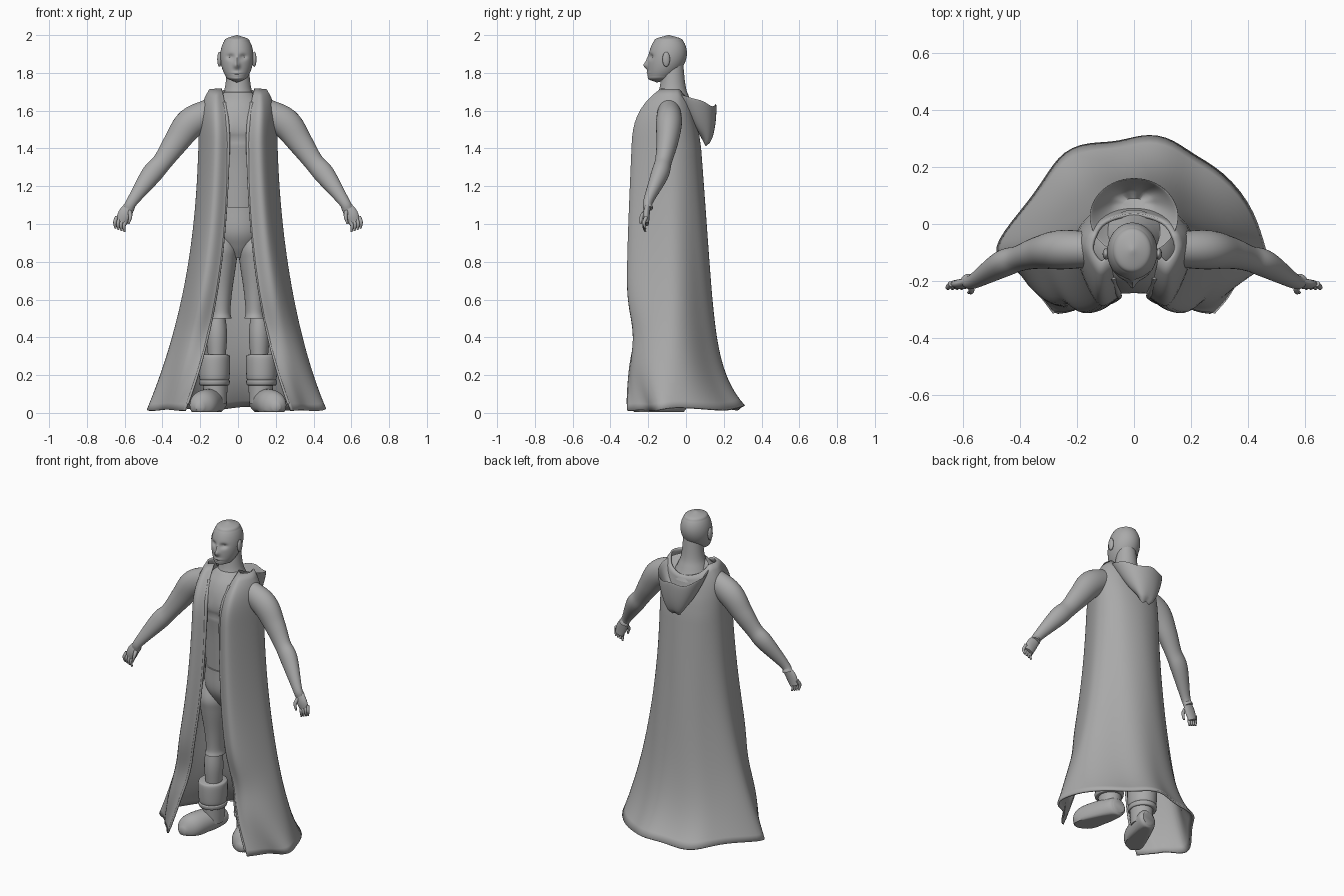
import bpy
import bmesh
from math import sin, cos, exp, pi, tau, radians
from mathutils import Vector

default_cube = bpy.data.objects.get("Cube")
if default_cube:
    bpy.data.objects.remove(default_cube)

GREY = (0.4, 0.4, 0.4, 1)
clay = bpy.data.materials.new("plain grey")
clay.use_nodes = True
clay.diffuse_color = GREY
clay.node_tree.nodes["Principled BSDF"].inputs["Base Color"].default_value = GREY

AXIS_Y = Vector((0, 1, 0))
AXIS_Z = Vector((0, 0, 1))


def spline(points, steps):
    """Smooth curve through points of any dimension."""
    knots = [Vector(point) for point in points]
    knots = [knots[0] * 2 - knots[1]] + knots + [knots[-1] * 2 - knots[-2]]
    curve = []
    for before, start, end, after in zip(knots, knots[1:], knots[2:], knots[3:]):
        leave, arrive = (end - before) / 2, (after - start) / 2
        for step in range(steps):
            t = step / steps
            ease = t * t * (3 - 2 * t)
            curve.append(start + (end - start) * ease
                         + leave * (t * (1 - t) ** 2) - arrive * (t * t * (1 - t)))
    return curve + [knots[-2]]


def skin(name, rows, closed=True, caps=True):
    """Smooth shaded mesh stretched over rows of points."""
    bm = bmesh.new()
    grid = [[bm.verts.new(point) for point in row] for row in rows]
    count = len(grid[0])
    for row, following in zip(grid, grid[1:]):
        for i in range(count if closed else count - 1):
            j = (i + 1) % count
            bm.faces.new((row[i], row[j], following[j], following[i]))
    if caps:
        bm.faces.new(grid[0])
        bm.faces.new(grid[-1])
    bmesh.ops.recalc_face_normals(bm, faces=bm.faces)
    mesh = bpy.data.meshes.new(name)
    bm.to_mesh(mesh)
    bm.free()
    mesh.materials.append(clay)
    part = bpy.data.objects.new(name, mesh)
    bpy.context.collection.objects.link(part)
    bpy.ops.object.select_all(action='DESELECT')
    part.select_set(True)
    bpy.context.view_layer.objects.active = part
    bpy.ops.object.shade_smooth_by_angle(angle=radians(50))
    return part


def loft(name, path, axis=None, ratio=1, count=32, side=1, bumps=(), floor=0):
    """Rings along (x, y, z, radius); bumps push the front surface along y."""
    points = spline(path, 6)
    rows = []
    for k, point in enumerate(points):
        centre, radius = point.xyz, point[3]
        ahead, behind = points[min(k + 1, len(points) - 1)], points[max(k - 1, 0)]
        along = axis or (ahead.xyz - behind.xyz).normalized()
        across = (AXIS_Z if axis == -AXIS_Y else AXIS_Y).cross(along).normalized()
        deep = along.cross(across) * ratio
        row = []
        for i in range(count):
            angle = tau * i / count
            spot = centre + (across * cos(angle) + deep * sin(angle)) * radius
            if spot.y < centre.y:
                for x, z, wide, tall, push in bumps:
                    spread = (abs(spot.x - centre.x) - x) / wide
                    spot.y += push * exp(-spread ** 2 - ((spot.z - z) / tall) ** 2)
            row.append((spot.x * side, spot.y, max(spot.z, floor)))
        rows.append(row)
    return skin(name, rows)


def column(name, x, y, profile, **options):
    """Upright loft from (height, radius) pairs."""
    return loft(name, [(x, y, z, radius) for z, radius in profile], AXIS_Z, **options)


def blob(name, centre, size):
    """Small ellipsoid."""
    bpy.ops.mesh.primitive_uv_sphere_add(segments=16, ring_count=12, location=centre)
    part = bpy.context.object
    part.name = name
    part.scale = size
    part.data.materials.append(clay)
    bpy.ops.object.shade_smooth()


# Head: rounded skull leaning forward to the chin, with pushed and pulled features
head_path = []
for k in range(15):
    h = k / 14
    width = max(.003, .088 * max(0, sin(pi * h ** 1.15)) ** .33)
    head_path.append((-.006, -.092 - .06 * (1 - h) ** 3, 1.75 + h / 4, width))
nose = (0, 1.84, .015, .018, -.022)
bridge = (0, 1.87, .01, .02, -.008)
sockets = (.034, 1.885, .02, .015, .014)
lips = (0, 1.795, .03, .012, -.008)
mouth = (0, 1.793, .03, .004, .007)
chin = (0, 1.765, .03, .012, -.006)
loft("head", head_path, AXIS_Z, ratio=1.15, count=80,
     bumps=(nose, bridge, sockets, lips, mouth, chin))

# Neck, torso and trouser hips
column("neck", 0, -.07, [(1.6, .12), (1.67, .088), (1.73, .068), (1.85, .055)])
chest = (.06, 1.5, .05, .05, -.01)
chest_crease = (0, 1.45, .12, .012, .008)
column("torso", 0, -.1, [(1, .13), (1.3, .15), (1.45, .168), (1.56, .165), (1.64, .13), (1.7, .07)],
       ratio=.82, count=48, bumps=(chest, chest_crease))
column("trouser_hips", 0, -.1, [(.82, .05), (.88, .1), (.96, .14), (1.09, .14)], ratio=.86)


def coat_outline(z):
    """Half outline of the coat at a height, from front edge to back centre."""
    flare = 1 - z / 1.72
    shoulder = max(0, (z - 1.4) / .32)
    edge = .05 + .235 * max(0, flare) ** 2.8 + .04 * shoulder ** 2
    width = .2 + .27 * max(0, flare) ** 2.5 - .06 * shoulder ** 4
    tuck = .025 * exp(-((z - .42) / .15) ** 2)
    front = -.24 - .07 * flare + .14 * shoulder ** 3 + tuck
    back = .05 + .13 * flare + .13 * flare ** 10 - .02 * shoulder
    return [Vector((edge, front, 0)),
            Vector(((edge + width) / 2, front - .02 + .14 * flare ** 6, 0)),
            Vector((width, -.08, 0)),
            Vector((width * (.72 - .17 * flare), back - .03 - .05 * flare, 0)),
            Vector((0, back, 0))]


# Long sleeveless coat, open at the front, with folds that grow towards the hem
LEVELS = 48
heights = [.012 + 1.7 * k / LEVELS for k in range(LEVELS + 1)]
coat_rows = []
for z in heights:
    half = coat_outline(z)
    mirrored = [Vector((-point.x, point.y, 0)) for point in reversed(half[:-1])]
    outline = spline(half + mirrored, 10)
    loose = max(0, 1 - z / 1.3)
    nape = max(0, (z - 1.5) / .2)
    row = []
    for i, point in enumerate(outline):
        u = i / (len(outline) - 1)
        fade = sin(pi * u)
        fold = 1 + .035 * loose * fade * sin(44 * u + 2 * z)
        lift = loose ** 4 * fade * (.015 * fade + .01 * sin(30 * u))
        drop = nape * max(0, point.y + .04)
        row.append((point.x * fold, point.y * fold, z + lift - drop))
    coat_rows.append(row)
coat = skin("coat", coat_rows, closed=False, caps=False)
cloth = coat.modifiers.new("cloth thickness", 'SOLIDIFY')
cloth.thickness = .012
cloth.offset = 0

# Hood hanging behind the neck: a pit, a rolled rim and a sagging pouch
hood_rows = []
for k in range(33):
    q = k / 32
    roll = max(0, sin(pi * q))
    width = .04 + .11 * roll ** .6 + .01 * q
    depth = .02 + .105 * roll ** .6 + .02 * q
    middle = .07 - .045 * roll
    front_height = 1.55 + .165 * roll
    back_height = 1.53 - .12 * q + .15 * roll
    row = []
    for i in range(48):
        angle = tau * i / 48
        rear = (1 + sin(angle)) / 2
        sag = .01 * sin(5 * angle) * max(0, sin(angle))
        height = front_height + (back_height - front_height) * rear + sag
        row.append((width * cos(angle), middle + depth * sin(angle), height))
    hood_rows.append(row)
skin("hood", hood_rows)

for side, tag in ((1, "left_"), (-1, "right_")):
    # Eyes and ears
    blob(tag + "eye", (side * .033 - .006, -.168, 1.885), (.014, .01, .008))
    blob(tag + "ear", (side * .092 - .006, -.105, 1.872), (.012, .02, .04))

    # Lapel rolled along the front edge of the coat
    lapel = []
    for z in heights[1::3]:
        corner = coat_outline(z)[0]
        lapel.append((corner.x, corner.y, z, .007 + .014 * max(0, z - 1) ** 2))
    loft(tag + "lapel", lapel, count=12, side=side)

    # Arm, hand and fingers
    loft(tag + "arm", [(.13, -.09, 1.6, .07), (.25, -.09, 1.535, .08), (.33, -.1, 1.43, .066),
                       (.4, -.12, 1.33, .052), (.46, -.14, 1.26, .054), (.56, -.2, 1.12, .03),
                       (.58, -.2, 1.08, .03)], ratio=.86, side=side)
    loft(tag + "hand", [(.57, -.2, 1.1, .028), (.6, -.21, 1.05, .036), (.62, -.21, 1, .028)],
         ratio=.5, side=side)
    for finger in range(4):
        root, tip, top = .594 + .016 * finger, .6 + .016 * finger, 1.02 + .006 * finger
        loft(f"{tag}finger_{finger}", [(root, -.21, top, .01), (tip + .004, -.222, top - .03, .009),
                                       (tip, -.215, top - .062, .005)], count=10, side=side)
    loft(tag + "thumb", [(.575, -.21, 1.07, .012), (.57, -.235, 1.04, .01), (.58, -.24, 1, .005)],
         count=10, side=side)

    # Trouser leg and shin
    column(tag + "trouser_leg", .09, -.1, [(.98, .06), (.88, .088), (.8, .082), (.65, .06),
                                           (.54, .05), (.5, .056)], ratio=1.22, side=side)
    column(tag + "shin", .112, -.085, [(.56, .038), (.42, .054), (.28, .045)], ratio=1.1, side=side)

    # Boot: shaft, folded cuff, strap and foot turned outwards
    column(tag + "boot_shaft", .12, -.075, [(.05, .06), (.2, .068)], ratio=1.1, side=side)
    for band, low, high, radius in (("cuff", .17, .31, .08), ("strap", .145, .175, .078)):
        rim = (high - low) / 8
        column(tag + "boot_" + band, .125, -.075,
               [(low, radius - .012), (low + rim, radius), (high - rim, radius + .003),
                (high, radius - .012)], ratio=1.1, side=side)
    sole = [(0, .06, .04), (-.03, .06, .062), (-.17, .05, .075), (-.24, .04, .065), (-.28, .03, .02)]
    loft(tag + "boot_foot", [(.11 - y / 3, y, z, radius) for y, z, radius in sole],
         -AXIS_Y, side=side, floor=.005)
